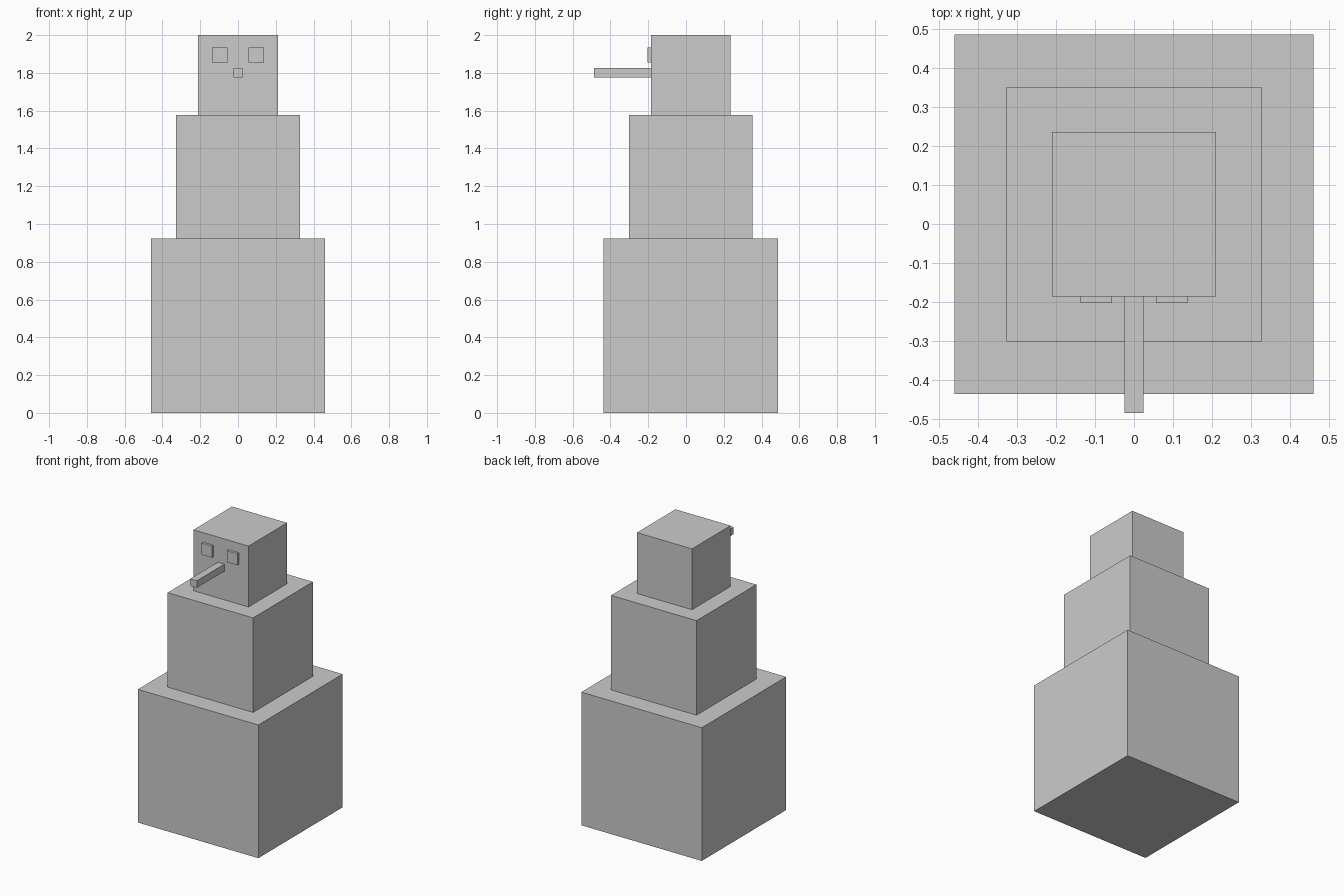
import bpy

if "Cube" in bpy.data.objects:
    bpy.data.objects.remove(bpy.data.objects["Cube"])


def box(name, lo, hi):
    """Axis-aligned box between two corners."""
    centre = [(a + b) / 2 for a, b in zip(lo, hi)]
    bpy.ops.mesh.primitive_cube_add(size=1, location=centre)
    obj = bpy.context.object
    obj.name = name
    obj.scale = [b - a for a, b in zip(lo, hi)]
    bpy.ops.object.transform_apply(location=False, rotation=False, scale=True)
    return obj


# Three stacked cubes, sharing one vertical axis
AXIS_Y = 0.025
z = 0.0
for name, size in (("lower_body", 0.923), ("upper_body", 0.655), ("head", 0.422)):
    h = size / 2
    box(name, (-h, AXIS_Y - h, z), (h, AXIS_Y + h, z + size))
    z += size

face_y = AXIS_Y - 0.211

# Eyes, set slightly into the face
for side, x in (("left", 0.097), ("right", -0.097)):
    box(side + "_eye", (x - 0.041, -0.203, 1.854), (x + 0.041, face_y + 0.01, 1.934))

# Long square nose
box("nose", (-0.025, -0.486, 1.776), (0.025, face_y + 0.01, 1.825))
